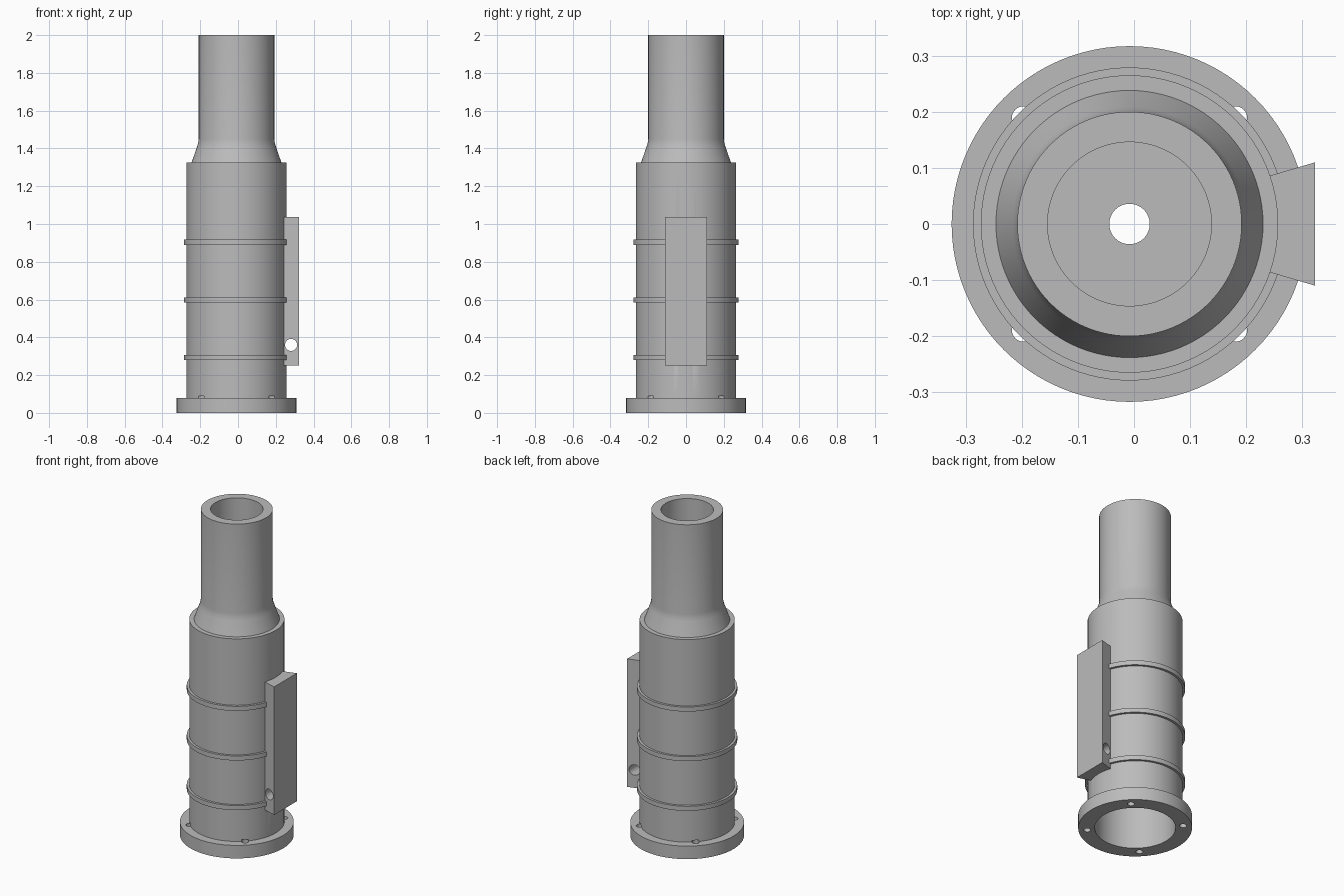
import bpy, bmesh, math

if "Cube" in bpy.data.objects:
    bpy.data.objects.remove(bpy.data.objects["Cube"])

AXIS_X = -0.008   # the barrel axis sits slightly off centre because of the side block
SEGMENTS = 96

steel = bpy.data.materials.new("plain grey")
steel.use_nodes = True
grey = (0.5, 0.5, 0.5, 1)
steel.diffuse_color = grey
steel.node_tree.nodes["Principled BSDF"].inputs["Base Color"].default_value = grey


def finish(name, bm):
    bmesh.ops.recalc_face_normals(bm, faces=bm.faces)
    mesh = bpy.data.meshes.new(name)
    bm.to_mesh(mesh)
    bm.free()
    mesh.materials.append(steel)
    obj = bpy.data.objects.new(name, mesh)
    bpy.context.collection.objects.link(obj)
    return obj


def select_only(obj):
    bpy.ops.object.select_all(action='DESELECT')
    obj.select_set(True)
    bpy.context.view_layer.objects.active = obj


def smooth(obj):
    select_only(obj)
    bpy.ops.object.shade_smooth_by_angle(angle=math.radians(30))


def lathe(name, profile):
    """Revolve a closed (radius, z) section around the barrel axis."""
    bm = bmesh.new()
    rings = []
    for i in range(SEGMENTS):
        a = math.tau * i / SEGMENTS
        rings.append([bm.verts.new((AXIS_X + r * math.cos(a), r * math.sin(a), z))
                      for r, z in profile])
    n = len(profile)
    for i, ring in enumerate(rings):
        nxt = rings[(i + 1) % SEGMENTS]
        for j in range(n):
            k = (j + 1) % n
            bm.faces.new((ring[j], nxt[j], nxt[k], ring[k]))
    return finish(name, bm)


def cutter(radius, depth, location, rotation=(0, 0, 0)):
    bpy.ops.mesh.primitive_cylinder_add(vertices=32, radius=radius, depth=depth,
                                        location=location, rotation=rotation)
    obj = bpy.context.object
    obj.name = "hole_cutter"
    obj.hide_render = True
    obj.data.materials.append(steel)
    return obj


def cut(target, tool):
    mod = target.modifiers.new("hole", 'BOOLEAN')
    mod.operation = 'DIFFERENCE'
    mod.solver = 'EXACT'
    mod.object = tool
    select_only(target)
    bpy.ops.object.modifier_apply(modifier=mod.name)


# Barrel: flange, wide body, flared shoulder, narrow neck and stepped bore
barrel = lathe("barrel", [
    (0.225, 0), (0.317, 0), (0.317, 0.08), (0.265, 0.08), (0.265, 1.325),
    (0.238, 1.325), (0.209, 1.408), (0.203, 1.428), (0.2, 1.45), (0.2, 2),
    (0.146, 2), (0.146, 1.325), (0.036, 1.325), (0.036, 1.25), (0.225, 1.25)])

# Raised bands around the body
bands = [lathe(f"band_{i + 1}", [(0.255, z), (0.279, z), (0.279, z + 0.028), (0.255, z + 0.028)])
         for i, z in enumerate((0.279, 0.584, 0.889))]

# Side block: dovetail section, wider on the outside
bm = bmesh.new()
section = [(0.225, -0.081), (0.323, -0.11), (0.323, 0.11), (0.225, 0.081)]
base = bm.faces.new([bm.verts.new((x, y, 0.25)) for x, y in section])
top = bmesh.ops.extrude_face_region(bm, geom=[base])["geom"]
bmesh.ops.translate(bm, vec=(0, 0, 0.787),
                    verts=[v for v in top if isinstance(v, bmesh.types.BMVert)])
block = finish("side_block", bm)

# Cross hole through the block, grazing the body
tool = cutter(0.032, 0.6, (0.281, 0, 0.36), (math.pi / 2, 0, 0))
cut(block, tool)
cut(barrel, tool)
bpy.data.objects.remove(tool)

# Four bolt holes in the flange
for i in range(4):
    a = math.pi / 4 + i * math.pi / 2
    tool = cutter(0.02, 0.14, (AXIS_X + 0.268 * math.cos(a), 0.268 * math.sin(a), 0.02))
    cut(barrel, tool)
    bpy.data.objects.remove(tool)

for part in [barrel, block] + bands:
    smooth(part)
